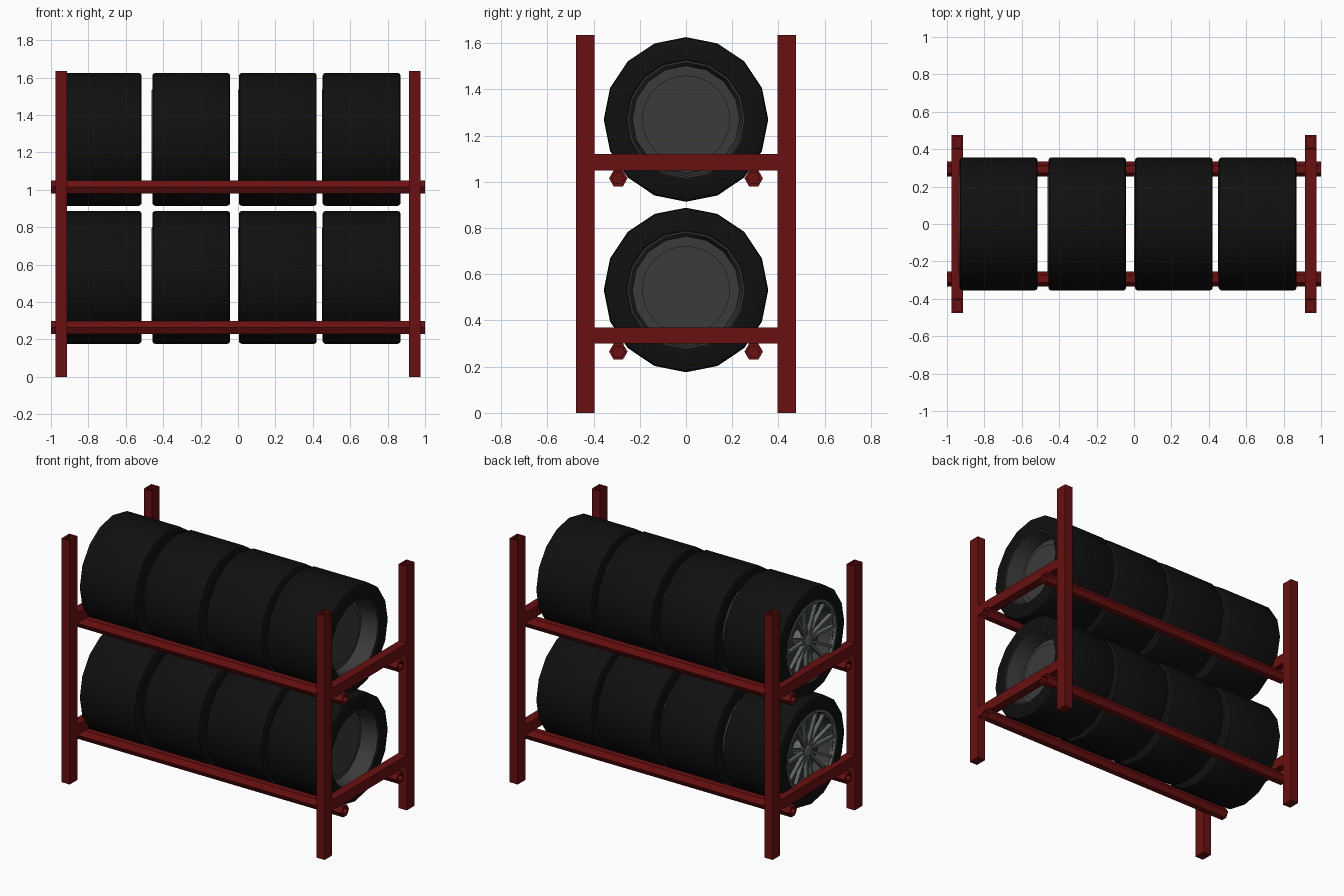
import bpy, bmesh, math
from mathutils import Vector, Matrix

if "Cube" in bpy.data.objects:
    bpy.data.objects.remove(bpy.data.objects["Cube"])


def material(name, rgb):
    m = bpy.data.materials.new(name)
    m.diffuse_color = (*rgb, 1)
    m.use_nodes = True
    m.node_tree.nodes["Principled BSDF"].inputs["Base Color"].default_value = m.diffuse_color
    return m


RED = material("dark red paint", (0.14, 0.005, 0.005))
BLACK = material("black rubber", (0.005, 0.005, 0.005))
GREY = material("dark grey metal", (0.043, 0.043, 0.043))
SILVER = material("spoke grey", (0.12, 0.14, 0.135))


def mesh_from(bm, name, mat):
    bmesh.ops.recalc_face_normals(bm, faces=bm.faces[:])
    me = bpy.data.meshes.new(name)
    bm.to_mesh(me)
    bm.free()
    me.materials.append(mat)
    return me


def place(name, me, loc=(0, 0, 0), smooth=False):
    ob = bpy.data.objects.new(name, me)
    ob.location = loc
    bpy.context.collection.objects.link(ob)
    if smooth:
        bpy.ops.object.select_all(action='DESELECT')
        ob.select_set(True)
        bpy.context.view_layer.objects.active = ob
        bpy.ops.object.shade_smooth_by_angle(angle=math.radians(30))
    return ob


def lathe(bm, profile, sides, closed=False, start=Vector((0, 0, 1))):
    """Spin (x, radius) points around the x axis."""
    vs = [bm.verts.new(Vector((x, 0, 0)) + start * r) for x, r in profile]
    pairs = list(zip(vs, vs[1:])) + ([(vs[-1], vs[0])] if closed else [])
    es = [bm.edges.new(p) for p in pairs]
    bmesh.ops.spin(bm, geom=vs + es, cent=(0, 0, 0), axis=(1, 0, 0),
                   angle=2 * math.pi, steps=sides)
    bmesh.ops.remove_doubles(bm, verts=bm.verts[:], dist=1e-5)


def bar(bm, p, q, depth, width):
    """Box from p to q, its depth measured along x."""
    p, q = Vector(p), Vector(q)
    z = (q - p).normalized()
    x = Vector((1, 0, 0))
    x = (x - z * x.dot(z)).normalized()
    y = z.cross(x)
    rot = Matrix((x, y, z)).transposed().to_4x4()
    bmesh.ops.create_cube(bm, size=1, matrix=Matrix.Translation((p + q) / 2) @ rot
                          @ Matrix.Diagonal((depth, width, (q - p).length, 1)))


def box(size):
    bm = bmesh.new()
    bmesh.ops.create_cube(bm, size=1, matrix=Matrix.Diagonal((*size, 1)))
    return bm


# Upright posts with a recessed top
bm = box((0.06, 0.08, 1.635))
top = [f for f in bm.faces if f.normal.z > 0.9]
bmesh.ops.inset_region(bm, faces=top, thickness=0.014)
bmesh.ops.inset_region(bm, faces=top, thickness=0.001, depth=-0.03)
post = mesh_from(bm, "post", RED)
# Side crossbars between posts
crossbar = mesh_from(box((0.06, 0.80, 0.07)), "crossbar", RED)
# Long six-sided pipes with open ends
bm = bmesh.new()
lathe(bm, [(-0.95, 0), (-0.95, 0.026), (-1, 0.026), (-1, 0.04),
           (1, 0.04), (1, 0.026), (0.95, 0.026), (0.95, 0)], 6,
      start=Vector((0, 1, 0)))
pipe = mesh_from(bm, "pipe", RED)

for sx in (-1, 1):
    for sy in (-1, 1):
        place("rack_post", post, (sx * 0.945, sy * 0.435, 0.8175))
    for z in (0.335, 1.085):
        place("rack_crossbar", crossbar, (sx * 0.945, 0, z))
for sy in (-1, 1):
    for z in (0.265, 1.015):
        place("rack_pipe", pipe, (0, sy * 0.293, z))

# Tyre: sixteen-sided ring with rounded shoulders
bm = bmesh.new()
lathe(bm, [(-0.2, 0.25), (-0.208, 0.265), (-0.208, 0.342), (-0.203, 0.351),
           (-0.192, 0.356), (0.192, 0.356), (0.203, 0.351), (0.208, 0.342),
           (0.208, 0.262), (0.2, 0.25)], 16, closed=True)
tyre = mesh_from(bm, "tyre", BLACK)

# Wheel barrel: cup open on both sides around a solid web
bm = bmesh.new()
lathe(bm, [(0.09, 0), (0.09, 0.232), (0.13, 0.235), (0.204, 0.247), (0.204, 0.253),
           (-0.2, 0.253), (-0.2, 0.243), (-0.1, 0.235), (-0.1, 0)], 16)
barrel = mesh_from(bm, "barrel", GREY)

# Round plate on the inner side of the wheel
bm = bmesh.new()
lathe(bm, [(0.08, 0.19), (0.105, 0.19), (0.105, 0)], 32)
plate = mesh_from(bm, "plate", GREY)

# Outer lip ring
bm = bmesh.new()
lathe(bm, [(-0.19, 0.268), (-0.213, 0.265), (-0.213, 0.25), (-0.19, 0.238)],
      32, closed=True)
lip = mesh_from(bm, "lip", SILVER)

# Seven V-shaped spoke pairs and the hub
bm = bmesh.new()
lathe(bm, [(-0.1, 0.05), (-0.178, 0.045), (-0.188, 0.03), (-0.188, 0)], 16)
for i in range(7):
    a = 2 * math.pi * i / 7
    for s in (-1, 1):
        a0, a1 = a + s * 0.25, a + s * 0.25 + s * 0.02
        bar(bm, (-0.17, 0.035 * math.sin(a0), 0.035 * math.cos(a0)),
            (-0.195, 0.247 * math.sin(a1), 0.247 * math.cos(a1)), 0.025, 0.016)
spokes = mesh_from(bm, "spokes", SILVER)

# Two rows of four wheels
for z in (0.532, 1.27):
    for x in (-0.724, -0.25, 0.213, 0.661):
        place("tyre", tyre, (x, 0, z), True)
        place("wheel_barrel", barrel, (x, 0, z), True)
        place("wheel_plate", plate, (x, 0, z), True)
        place("wheel_lip", lip, (x, 0, z), True)
        place("wheel_spokes", spokes, (x, 0, z))
